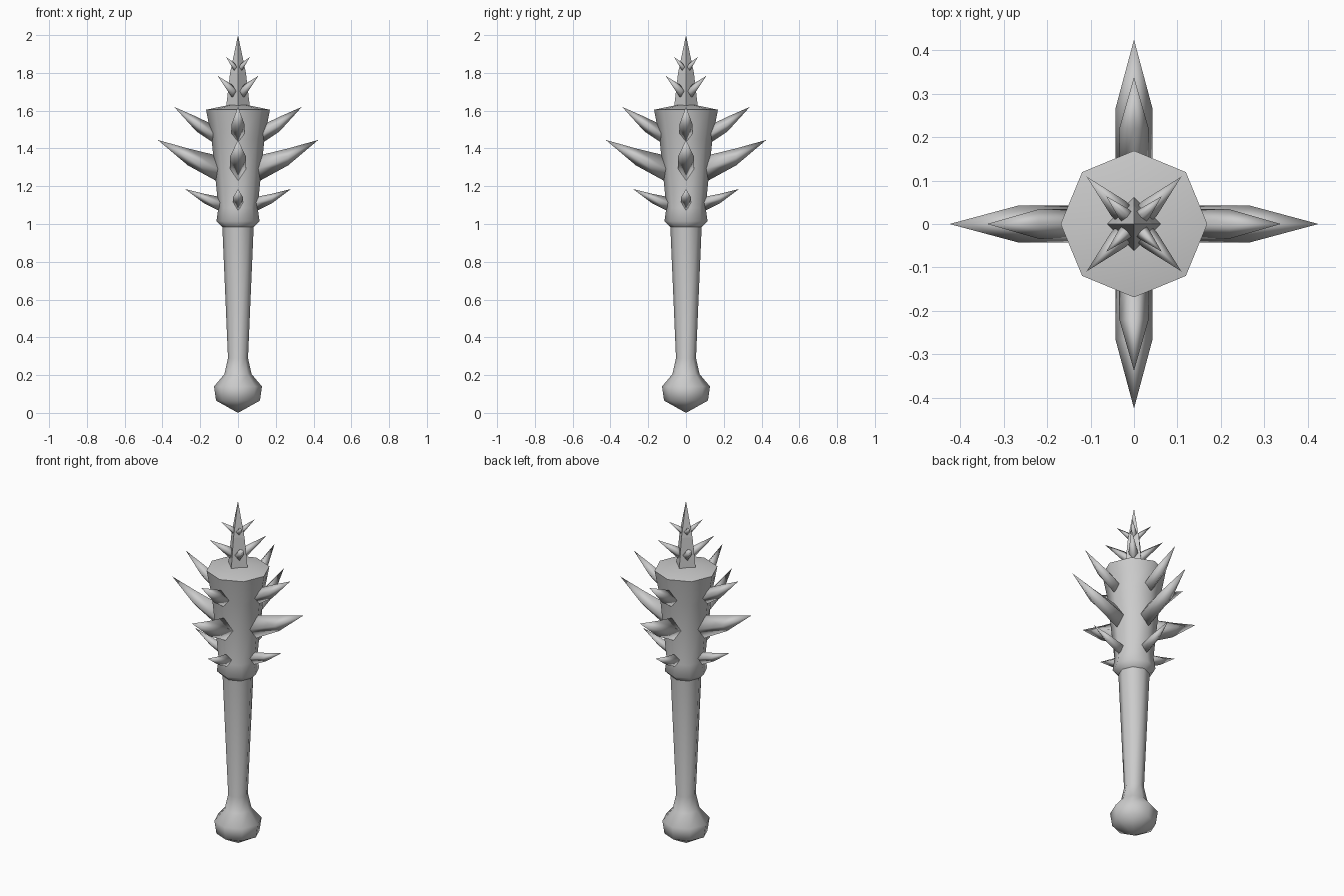
import bpy, bmesh
from math import cos, sin, pi
from mathutils import Matrix

cube = bpy.data.objects.get("Cube")
if cube:
    bpy.data.objects.remove(cube)

grey = bpy.data.materials.new("plain_grey")
grey.use_nodes = True
colour = (0.6, 0.6, 0.6, 1)
grey.diffuse_color = colour
grey.node_tree.nodes["Principled BSDF"].inputs["Base Color"].default_value = colour


def finish(bm, name, smooth=True):
    bmesh.ops.recalc_face_normals(bm, faces=bm.faces)
    for f in bm.faces:
        f.smooth = smooth
    mesh = bpy.data.meshes.new(name)
    bm.to_mesh(mesh)
    bm.free()
    mesh.materials.append(grey)
    obj = bpy.data.objects.new(name, mesh)
    bpy.context.collection.objects.link(obj)
    return obj


def skin(bm, rings, start=None, end=None):
    """Bridge successive rings of vertices; close the ends with points or caps."""
    n = len(rings[0])
    for a, b in zip(rings, rings[1:]):
        for i in range(n):
            j = (i + 1) % n
            bm.faces.new((a[i], a[j], b[j], b[i]))
    for ring, tip in ((rings[0], start), (rings[-1], end)):
        if tip is None:
            bm.faces.new(ring)
        else:
            v = bm.verts.new(tip)
            for i in range(n):
                bm.faces.new((ring[i], ring[(i + 1) % n], v))


def lathe(name, profile, sides, bottom, top, sharp=(), smooth=True):
    bm = bmesh.new()
    rings = [[bm.verts.new((r * cos(2 * pi * i / sides), r * sin(2 * pi * i / sides), z))
              for i in range(sides)] for r, z in profile]
    skin(bm, rings, bottom, top)
    for k in sharp:
        ring = set(rings[k])
        for e in bm.edges:
            if set(e.verts) <= ring:
                e.smooth = False
    return finish(bm, name, smooth)


def thorn(name, base, bend, tip, half_width, angle):
    """Bent diamond spike; base and bend are (distance, low, middle, high)."""
    bm = bmesh.new()
    rings = [[bm.verts.new(p) for p in ((x, 0, low), (x, half_width, mid),
                                        (x, 0, high), (x, -half_width, mid))]
             for x, low, mid, high in (base, bend)]
    skin(bm, rings, None, (tip[0], 0, tip[1]))
    bmesh.ops.rotate(bm, verts=bm.verts, matrix=Matrix.Rotation(angle, 3, "Z"))
    return finish(bm, name)


# Pommel, grip, collar and flared head in one turned octagonal body
body = [(0.116, 0.065), (0.127, 0.14), (0.072, 0.205), (0.053, 0.29),
        (0.083, 0.985), (0.114, 1.015), (0.104, 1.085), (0.14, 1.45), (0.169, 1.605)]
lathe("club_body", body, 8, (0, 0, 0), (0, 0, 1.64), sharp=(4, 8))

# Crowning spike
lathe("crown_spike", [(0.065, 1.6), (0.042, 1.8)], 4, None, (0, 0, 2), smooth=False)

# Spikes on the four sides, and small barbs on the crown's diagonal faces
thorns = {
    "lower_spike": ((0.08, 1.06, 1.11, 1.14), (0.18, 1.11, 1.14, 1.16), (0.28, 1.185), 0.027),
    "middle_spike": ((0.1, 1.22, 1.29, 1.36), (0.265, 1.31, 1.355, 1.4), (0.425, 1.445), 0.043),
    "upper_spike": ((0.1, 1.41, 1.46, 1.51), (0.22, 1.49, 1.53, 1.568), (0.338, 1.62), 0.034),
    "crown_lower_barb": ((0.02, 1.66, 1.69, 1.72), (0.05, 1.675, 1.71, 1.74), (0.154, 1.785), 0.024),
    "crown_upper_barb": ((0.01, 1.8, 1.82, 1.84), (0.032, 1.815, 1.835, 1.855), (0.09, 1.885), 0.016),
}
for name, shape in thorns.items():
    turn = pi / 4 if name.startswith("crown") else 0
    for i in range(4):
        thorn(f"{name}_{i + 1}", *shape, turn + i * pi / 2)
